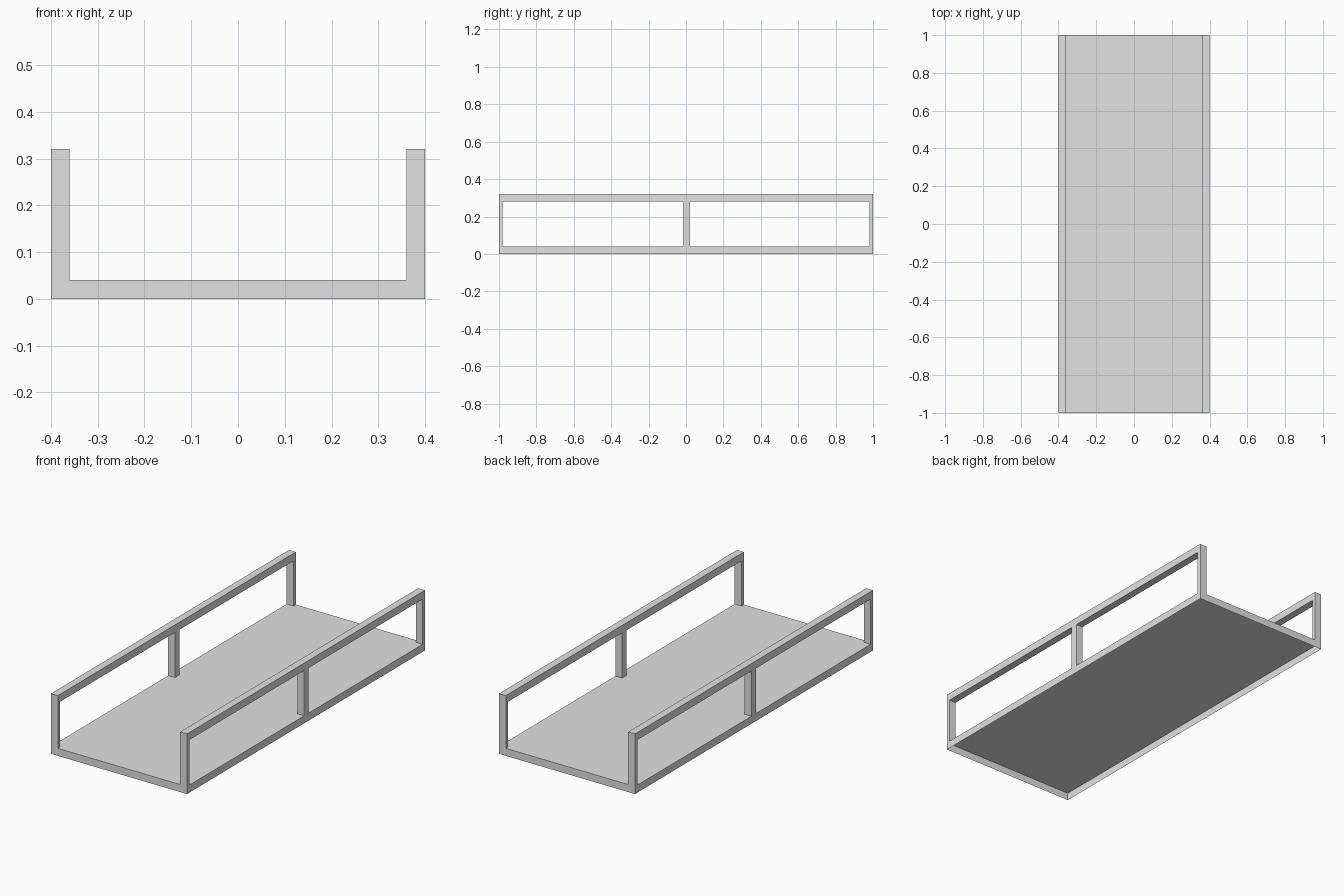
import bpy
import bmesh

if "Cube" in bpy.data.objects:
    bpy.data.objects.remove(bpy.data.objects["Cube"])

# One flat grey for the whole model
grey = bpy.data.materials.new("grey")
grey.diffuse_color = (0.76, 0.76, 0.76, 1)
grey.use_nodes = True
grey.node_tree.nodes["Principled BSDF"].inputs["Base Color"].default_value = grey.diffuse_color


def box(name, x, y, z, open_bottom=False, open_top=False):
    """Box spanning the given (min, max) ranges, optionally without its ends."""
    spans = (x, y, z)
    bpy.ops.mesh.primitive_cube_add(size=1, location=[(a + b) / 2 for a, b in spans])
    ob = bpy.context.object
    ob.name = name
    ob.scale = [b - a for a, b in spans]
    bpy.ops.object.transform_apply(location=False, rotation=False, scale=True)
    bm = bmesh.new()
    bm.from_mesh(ob.data)
    bm.normal_update()
    gone = [f for f in bm.faces if (open_bottom and f.normal.z < -0.5)
            or (open_top and f.normal.z > 0.5)]
    bmesh.ops.delete(bm, geom=gone, context='FACES')
    bm.to_mesh(ob.data)
    bm.free()
    ob.data.materials.append(grey)
    return ob


W, L, H, T = 0.4, 1.0, 0.32, 0.04   # half width, half length, height, thickness

# Deck: a thin tray, open underneath
box("deck", (-W, W), (-L, L), (0, T), open_bottom=True)

# Railing on each side: top rail and three posts
for side, x in (("left", (-W, -W + T)), ("right", (W - T, W))):
    box(f"{side}_rail", x, (-L, L), (H - T, H))
    for place, y in (("front", (-L, -L + 0.02)),
                     ("middle", (-0.015, 0.022)),
                     ("back", (L - 0.02, L))):
        box(f"{side}_{place}_post", x, y, (T, H - T), open_bottom=True, open_top=True)
